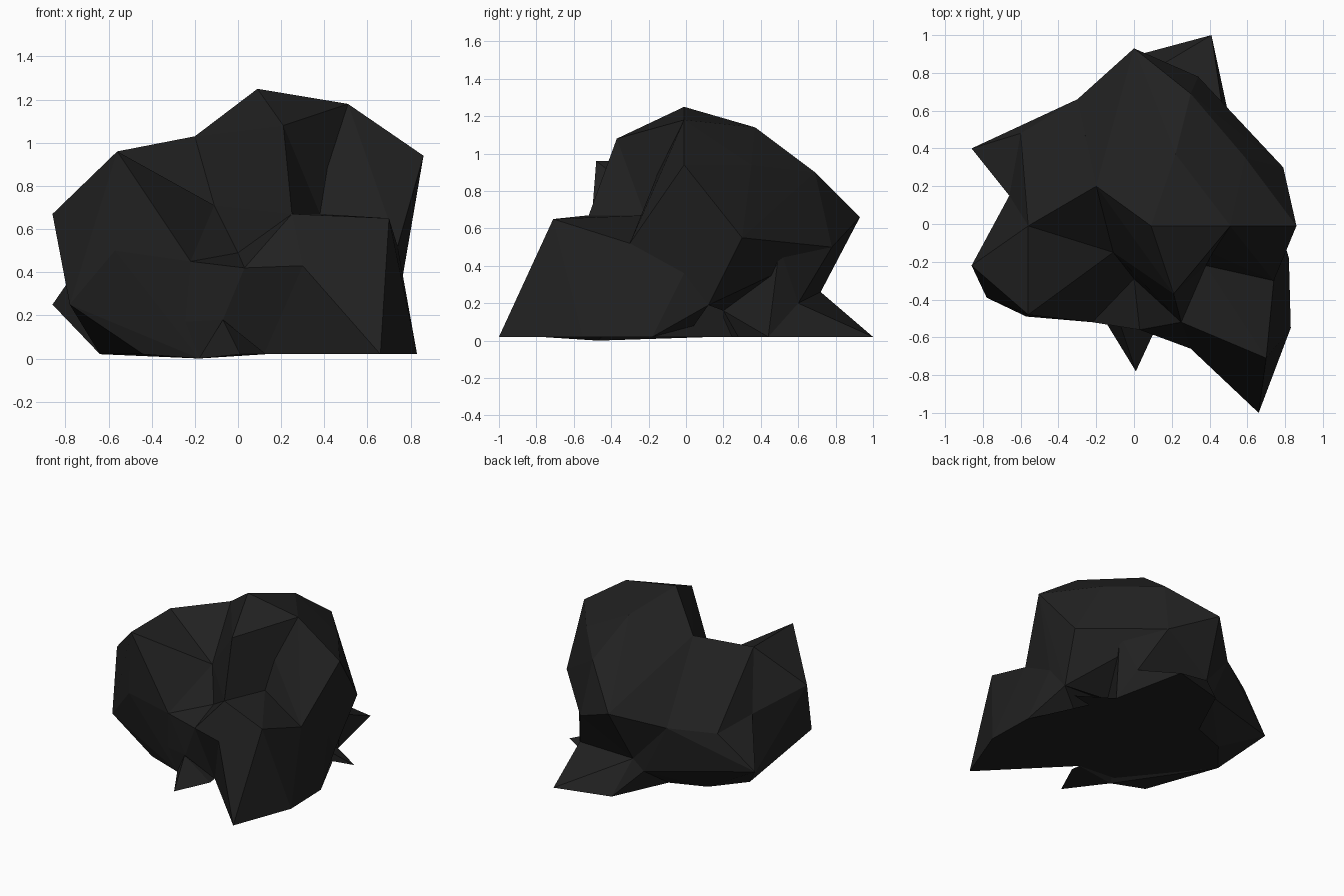
import bpy
import bmesh

if "Cube" in bpy.data.objects:
    bpy.data.objects.remove(bpy.data.objects["Cube"], do_unlink=True)

stone = bpy.data.materials.new("charcoal_stone")
stone.use_nodes = True
stone.diffuse_color = (0.015, 0.015, 0.015, 1)
stone.node_tree.nodes["Principled BSDF"].inputs["Base Color"].default_value = stone.diffuse_color


def boulder(name, *corners):
    """Faceted convex chunk of stone stretched around its corner points."""
    bm = bmesh.new()
    for corner in corners:
        bm.verts.new(corner)
    hull = bmesh.ops.convex_hull(bm, input=bm.verts)
    loose = {g for g in hull["geom_interior"] + hull["geom_unused"]
             if isinstance(g, bmesh.types.BMVert)}
    bmesh.ops.delete(bm, geom=list(loose), context="VERTS")
    bmesh.ops.recalc_face_normals(bm, faces=bm.faces)
    mesh = bpy.data.meshes.new(name)
    bm.to_mesh(mesh)
    bm.free()
    mesh.materials.append(stone)
    chunk = bpy.data.objects.new(name, mesh)
    bpy.context.collection.objects.link(chunk)
    return chunk


# Corners shared by neighbouring chunks: summit
summit = (0.09, -0.01, 1.25)
summit_left = (0.51, -0.01, 1.18)
summit_front = (0.21, -0.37, 1.08)
summit_back = (0.22, 0.37, 1.14)
shoulder = (0.86, -0.01, 0.94)
shoulder_back = (0.59, 0.35, 0.94)
saddle = (-0.2, 0.2, 1.03)

# Back and left flank
back_brow = (0.3, 0.69, 0.9)
back_nose = (0, 0.93, 0.66)
back_lip = (0.34, 0.78, 0.5)
back_hollow = (-0.06, 0.72, 0.26)
back_sill = (-0.13, 0.69, 0.17)
back_dent = (-0.3, 0.66, 0.53)
back_knee = (-0.6, 0.48, 0.5)
flank_lip = (0.79, 0.3, 0.55)
flank_rear = (0.55, 0.5, 0.5)
flank_hollow = (0.47, 0.6, 0.2)
flank_waist = (0.76, -0.01, 0.36)
flank_notch = (0.73, 0.12, 0.19)
flank_cave = (0.41, 0.2, 0.16)

# Notch and ledge
notch_floor = (0.38, -0.22, 0.67)
ledge_inner = (0.25, -0.52, 0.67)
ledge_tip = (0.7, -0.71, 0.65)
ledge_rear = (0.74, -0.3, 0.52)
ledge_brow = (0.3, -0.66, 0.43)

# Gully between the two lobes
gully_top = (-0.11, -0.15, 0.71)
gully_mid = (0, -0.29, 0.49)
gully_foot = (0.03, -0.56, 0.42)
gully_right = (-0.22, -0.52, 0.45)

# Right lobe
lobe_back = (-0.56, -0.01, 0.96)
lobe_front = (-0.56, -0.48, 0.96)
lobe_waist = (-0.66, 0.15, 0.54)

# Footprint
foot_left = (0.82, -0.18, 0.02)
foot_inner = (0.5, 0, 0.02)
foot_side = (0.53, 0.44, 0.02)
foot_back = (0, 0.89, 0.02)
foot_rear = (-0.19, 0.48, 0.02)
foot_rear_right = (-0.45, 0.38, 0.02)
foot_right = (-0.64, 0.15, 0.02)
foot_front_right = (-0.44, -0.4, 0.02)
foot_low = (-0.18, -0.47, 0)
foot_front = (0.12, -0.45, 0.02)
heart = (0.1, 0, 0.3)

# Main mass
boulder("summit_block", summit, summit_left, summit_front, summit_back, saddle,
        back_brow, back_nose, back_lip, back_hollow, notch_floor, gully_top, heart)

boulder("gully_rib", summit_front, notch_floor, ledge_inner, gully_top, gully_mid, heart)

boulder("left_shoulder", summit, summit_left, summit_back, shoulder, shoulder_back,
        back_brow, back_lip, flank_lip, flank_rear, flank_waist,
        flank_notch, flank_cave, notch_floor, ledge_rear, heart)
boulder("left_undercut", flank_rear, back_lip, flank_hollow, flank_cave,
        back_hollow, foot_side, heart)

boulder("right_lobe", lobe_back, lobe_front, lobe_waist, gully_top, gully_right,
        (-0.86, -0.22, 0.67), (-0.78, -0.39, 0.25), (-0.57, -0.49, 0.5),
        (-0.26, -0.48, 0.17), foot_right, foot_front_right, foot_low, heart)

# Back slope falling away from the saddle
boulder("back_slope", saddle, lobe_back, lobe_waist, back_knee, back_dent, gully_top,
        foot_right, foot_rear_right, foot_rear, heart)
boulder("back_ridge", saddle, back_nose, back_dent, back_hollow, foot_rear, heart)
boulder("back_corner", (-0.86, 0.4, 0.25), lobe_waist, back_knee, back_dent, back_hollow,
        back_sill, foot_right, foot_rear_right, foot_rear, heart)

# Front ledge and the slope beside it
boulder("front_ledge", ledge_inner, ledge_tip, ledge_rear, ledge_brow, notch_floor,
        flank_waist, foot_left, foot_front, heart,
        (0.66, -1, 0.02), (0.83, -0.55, 0.02))
boulder("ledge_heel", foot_left, flank_waist, flank_notch, foot_inner, heart)
boulder("ledge_slope", gully_mid, gully_foot, ledge_inner, ledge_brow, foot_front, heart)
boulder("front_slope", gully_mid, gully_foot, gully_right, foot_front, foot_low,
        (-0.07, -0.53, 0.18), (-0.26, -0.48, 0.17), heart)
boulder("gully_floor", gully_top, gully_mid, gully_right, heart)

# Pointed shards around the foot
boulder("front_shard", (0.01, -0.78, 0.02), foot_low, foot_front,
        (-0.07, -0.54, 0.18), (0.13, -0.52, 0.02))
boulder("back_shard", (0.41, 1, 0.02), foot_back, foot_rear, flank_hollow,
        back_hollow, back_sill, foot_side)
boulder("left_shard", (0.78, 0.28, 0.02), flank_cave, foot_side, (0.4, 0.2, 0.02))

# Flat underside
boulder("base_block", foot_left, foot_inner, foot_side, foot_rear, foot_right,
        foot_front_right, foot_front, heart)
